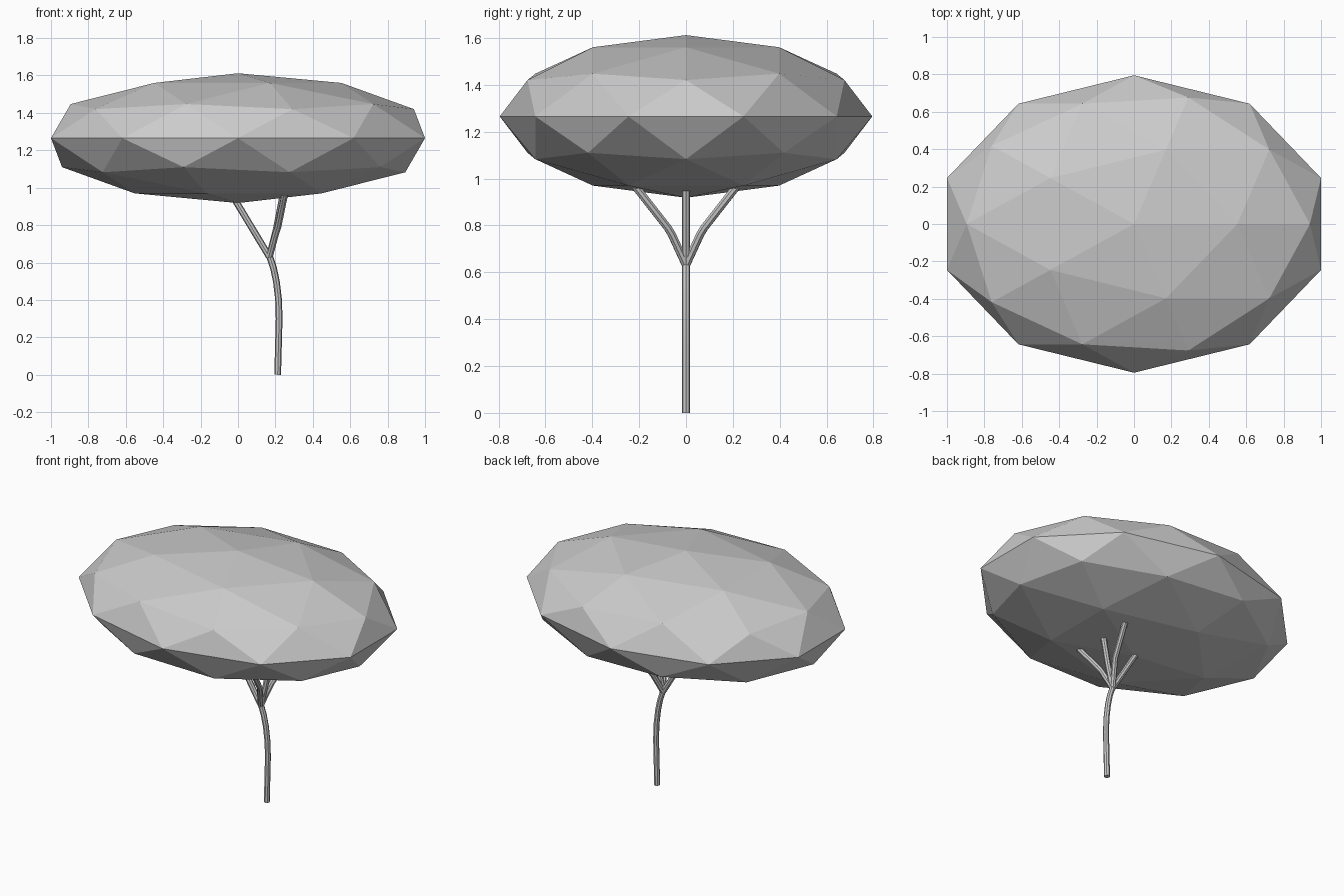
import bpy

if "Cube" in bpy.data.objects:
    bpy.data.objects.remove(bpy.data.objects["Cube"])


def limb(name, pts, radius=0.018):
    """Round tube along a path, turned into a mesh."""
    cu = bpy.data.curves.new(name, 'CURVE')
    cu.dimensions = '3D'
    cu.bevel_depth = radius
    cu.bevel_resolution = 2
    cu.use_fill_caps = True
    sp = cu.splines.new('POLY')
    sp.points.add(len(pts) - 1)
    for p, co in zip(sp.points, pts):
        p.co = (*co, 1)
    ob = bpy.data.objects.new(name, cu)
    bpy.context.collection.objects.link(ob)
    bpy.ops.object.select_all(action='DESELECT')
    ob.select_set(True)
    bpy.context.view_layer.objects.active = ob
    bpy.ops.object.convert(target='MESH')
    bpy.ops.object.shade_smooth_by_angle()
    return ob


# Faceted canopy
bpy.ops.mesh.primitive_ico_sphere_add(subdivisions=2, radius=1, location=(0, 0, 1.265))
canopy = bpy.context.object
canopy.name = "canopy"
canopy.scale = (1.0515, 0.795, 0.347)
bpy.ops.object.transform_apply(location=False, rotation=False, scale=True)

# Curved trunk
limb("trunk", [(0.212, 0, 0), (0.216, 0, 0.15), (0.22, 0, 0.3), (0.217, 0, 0.4),
               (0.205, 0, 0.5), (0.19, 0, 0.57), (0.167, 0, 0.64)])

# Branches reaching into the canopy
fork = (0.168, 0, 0.63)
limb("branch_left", [fork, (-0.025, 0, 0.95)])
limb("branch_right", [fork, (0.205, 0, 0.78), (0.24, 0, 0.96)])
for side, s in (("front", -1), ("back", 1)):
    limb("branch_" + side, [fork, (0.203, s * 0.06, 0.76), (0.214, s * 0.078, 0.79),
                            (0.25, s * 0.215, 0.965)])
